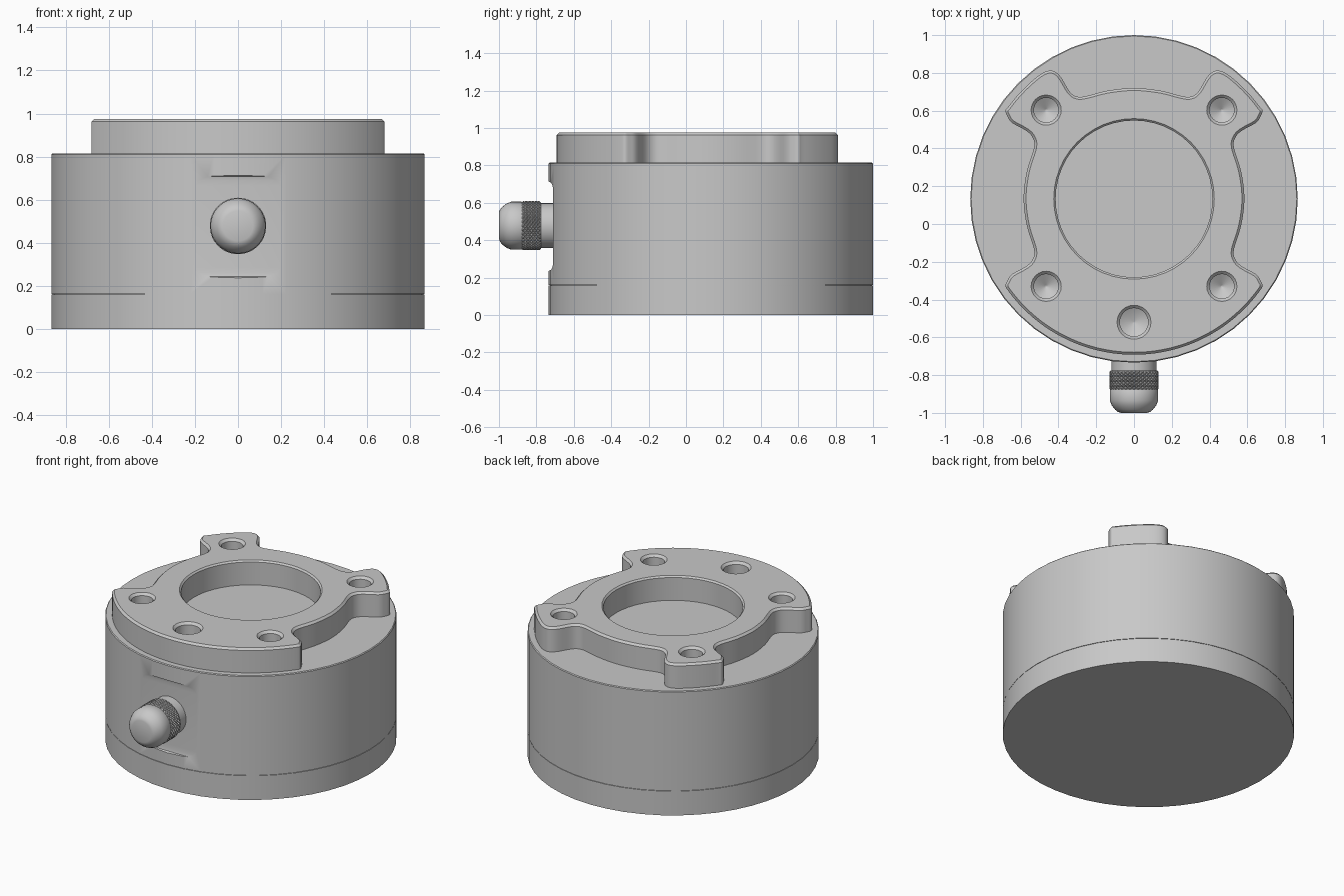
import bpy, bmesh, math
from mathutils import Vector, Matrix

if "Cube" in bpy.data.objects:
    bpy.data.objects.remove(bpy.data.objects["Cube"])

CY = 0.133                       # y of the main axis
grey = bpy.data.materials.new("metal_grey")
grey.diffuse_color = (0.58, 0.58, 0.58, 1)
grey.use_nodes = True
grey.node_tree.nodes["Principled BSDF"].inputs["Base Color"].default_value = grey.diffuse_color


def make(name, bm, matrix=None):
    bmesh.ops.remove_doubles(bm, verts=bm.verts, dist=1e-5)
    bmesh.ops.recalc_face_normals(bm, faces=bm.faces)
    if bm.calc_volume(signed=True) < 0:
        bmesh.ops.reverse_faces(bm, faces=bm.faces)
    me = bpy.data.meshes.new(name)
    bm.to_mesh(me)
    bm.free()
    me.materials.append(grey)
    ob = bpy.data.objects.new(name, me)
    if matrix:
        me.transform(matrix)
    bpy.context.collection.objects.link(ob)
    return ob


def skin(bm, rings, teeth=False):
    """Join a stack of equal-length rings with walls; return the vertex rings."""
    vs = [[bm.verts.new(p) for p in r] for r in rings]
    n = len(vs[0])
    for k, (a, b) in enumerate(zip(vs, vs[1:])):
        for i in range(n):
            j = (i + 1) % n
            if not teeth:
                bm.faces.new((a[i], a[j], b[j], b[i]))
            elif (i + k) % 2:
                bm.faces.new((a[i], a[j], b[j]))
                bm.faces.new((a[i], b[j], b[i]))
            else:
                bm.faces.new((a[i], a[j], b[i]))
                bm.faces.new((a[j], b[j], b[i]))
    return vs


def loft(name, rings, matrix=None, teeth=False):
    bm = bmesh.new()
    vs = skin(bm, rings, teeth)
    bm.faces.new(vs[0][::-1])
    bm.faces.new(vs[-1])
    return make(name, bm, matrix)


def circles(profile, segs, x=0, y=0):
    ang = [2 * math.pi * i / segs for i in range(segs)]
    return [[(x + r * math.cos(a), y + r * math.sin(a), z) for a in ang] for r, z in profile]


def smooth(ob, deg=30):
    bpy.ops.object.select_all(action='DESELECT')
    ob.select_set(True)
    bpy.context.view_layer.objects.active = ob
    bpy.ops.object.shade_smooth_by_angle(angle=math.radians(deg))


# Round body with a fine seam groove and a chamfered top edge
R = 0.867
body = loft("body", circles([(R, 0), (R, 0.159), (R - 0.006, 0.159), (R - 0.006, 0.1615),
                             (R, 0.1615), (R, 0.81), (R - 0.005, 0.815)], 48, 0, CY))

# Shallow flat pocket around the knob, with flared ends
half = [(-0.71, 0.19), (-0.713, 0.215), (-0.721, 0.232), (-0.738, 0.24), (-0.9, 0.24)]
pocket = [(y, 0.475 + d) for y, d in half] + [(y, 0.475 - d) for y, d in half[::-1]]
cutter = loft("pocket_cutter", [[(x, y, z) for y, z in pocket] for x in (-0.4, 0.4)])
cutter.hide_render = True
mod = body.modifiers.new("pocket", 'BOOLEAN')
mod.operation, mod.solver, mod.object = 'DIFFERENCE', 'EXACT', cutter
bpy.context.view_layer.objects.active = body
bpy.ops.object.modifier_apply(modifier=mod.name)
bpy.data.objects.remove(cutter, do_unlink=True)
smooth(body)

# Flange outline: right half with two lobes, then mirrored


def arc(a0, a1, n, r=0.825):
    return [(r * math.cos(math.radians(a0 + (a1 - a0) * i / n)),
             CY + r * math.sin(math.radians(a0 + (a1 - a0) * i / n))) for i in range(n + 1)]


lobe_side = [(0.67, 0.57), (0.645, 0.535), (0.565, 0.49), (0.533, 0.45), (0.53, 0.40),
             (0.567, 0.28)]
right = ([(0, 0.72), (0.14, 0.706), (0.25, 0.678), (0.30, 0.674), (0.34, 0.70),
          (0.385, 0.775), (0.42, 0.807), (0.455, 0.811)] + arc(53, 36, 4)
         + [(0.681, 0.60)] + lobe_side + [(0.585, 0.135)]
         + [(x, 0.27 - y) for x, y in lobe_side[::-1]]
         + [(0.681, -0.325)] + arc(-35.5, -90, 14))
loop = [Vector(p) for p in right + [(-x, y) for x, y in right[-2:0:-1]]]


def spline(pts, steps=3):
    out, n = [], len(pts)
    for i in range(n):
        a, b, c, d = (pts[(i + k) % n] for k in (-1, 0, 1, 2))
        for s in range(steps):
            t = s / steps
            out.append(0.5 * (2 * b + (c - a) * t + (2 * a - 5 * b + 4 * c - d) * t * t
                              + (3 * b - a - 3 * c + d) * t ** 3))
    return out


outline = spline(loop)
inset = []
for i, p in enumerate(outline):          # clockwise loop: inward is to the right
    t = (outline[(i + 1) % len(outline)] - outline[i - 1]).normalized()
    inset.append(p + 0.013 * Vector((t.y, -t.x)))


def fill(bm, rings):
    """Flat face between an outer ring and the holes in it."""
    edges = [bm.edges.get((r[i - 1], r[i])) for r in rings for i in range(len(r))]
    bmesh.ops.triangle_fill(bm, use_beauty=True, edges=edges, normal=(0, 0, 1))


# Flange walls, central bore and chamfered screw holes with conical bottoms
bm = bmesh.new()
wall = skin(bm, [[(p.x, p.y, z) for p in ring] for ring, z in
                 ((outline, 0.805), (outline, 0.962), (inset, 0.975))])
bore = skin(bm, circles([(0.415, 0.805), (0.415, 0.965), (0.425, 0.975)], 48, 0, CY))
tops = [wall[-1], bore[-1]]
holes = [(sx * 0.465, y, 0.08) for sx in (-1, 1) for y in (0.603, -0.33)] + [(0, -0.52, 0.09)]
for x, y, r in holes:
    h = skin(bm, circles([(0.004, 0.825), (r - 0.015, 0.862), (r - 0.015, 0.96),
                          (r, 0.975)], 24, x, y))
    bm.faces.new(h[0])
    tops.append(h[-1])
fill(bm, tops)
fill(bm, [wall[0], bore[0]])
smooth(make("mounting_flange", bm))

# Knob parts: local z points to the front
knob_axis = Matrix.Translation((0, 0, 0.478)) @ Matrix.Rotation(math.radians(90), 4, 'X')
stem = loft("knob_stem", circles([(0.12, 0.69), (0.12, 0.78)], 32), knob_axis)
cap = loft("knob_cap", circles([(0.122, 0.87), (0.128, 0.88), (0.128, 0.935), (0.118, 0.96),
                                (0.10, 0.983), (0.085, 0.995), (0.07, 1.0)], 32), knob_axis)
smooth(stem)
smooth(cap, 35)

# Knurled grip: crossing diagonal ridges between sunken points
rows, segs = 12, 72
rings = []
for k in range(rows + 1):
    ring = []
    for i in range(segs):
        a = 2 * math.pi * i / segs
        r = 0.131 if (i + k) % 2 and 0 < k < rows else 0.122
        ring.append((r * math.cos(a), r * math.sin(a), 0.775 + 0.105 * k / rows))
    rings.append(ring)
loft("knurled_grip", rings, knob_axis, teeth=True)
